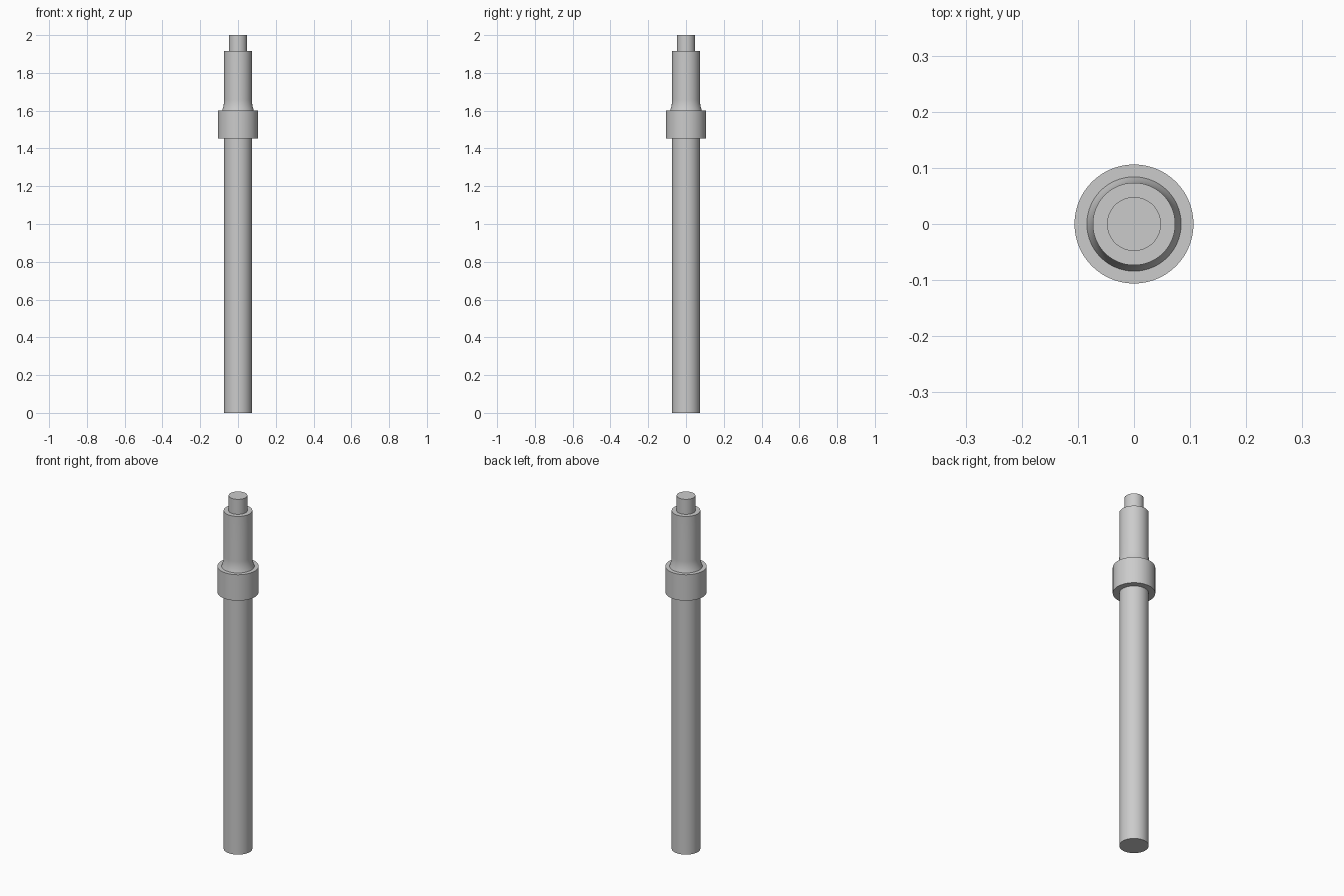
import bpy, bmesh, math

if "Cube" in bpy.data.objects:
    bpy.data.objects.remove(bpy.data.objects["Cube"])

SEGMENTS = 96
R_SHAFT, R_COLLAR, R_TIP, R_FLARE = 0.0735, 0.106, 0.048, 0.084
Z_COLLAR, Z_COLLAR_TOP, Z_SHOULDER, Z_TOP = 1.453, 1.6, 1.915, 2.0
FLARE_HEIGHT = 0.06


def lathe(name, profile):
    """Revolve (radius, z) points around the z axis into a closed solid."""
    bm = bmesh.new()
    rings = []
    for r, z in profile:
        rings.append([bm.verts.new((r * math.cos(a), r * math.sin(a), z))
                      for a in (2 * math.pi * i / SEGMENTS for i in range(SEGMENTS))])
    for low, high in zip(rings, rings[1:]):
        for i in range(SEGMENTS):
            j = (i + 1) % SEGMENTS
            bm.faces.new((low[i], low[j], high[j], high[i]))
    bm.faces.new(rings[0][::-1])
    bm.faces.new(rings[-1])
    bmesh.ops.recalc_face_normals(bm, faces=bm.faces)
    mesh = bpy.data.meshes.new(name)
    bm.to_mesh(mesh)
    bm.free()
    obj = bpy.data.objects.new(name, mesh)
    bpy.context.collection.objects.link(obj)
    bpy.ops.object.select_all(action='DESELECT')
    obj.select_set(True)
    bpy.context.view_layer.objects.active = obj
    bpy.ops.object.shade_smooth_by_angle(angle=math.radians(30))
    return obj


# Long shaft and collar
profile = [(R_SHAFT, 0), (R_SHAFT, Z_COLLAR),
           (R_COLLAR, Z_COLLAR), (R_COLLAR, Z_COLLAR_TOP)]
# Concave flare from the collar into the neck
steps = 8
for i in range(steps + 1):
    t = i / steps
    profile.append((R_SHAFT + (R_FLARE - R_SHAFT) * (1 - t) ** 2,
                    Z_COLLAR_TOP + FLARE_HEIGHT * t))
# Neck shoulder and narrow tip
profile += [(R_SHAFT, Z_SHOULDER), (R_TIP, Z_SHOULDER), (R_TIP, Z_TOP)]

lathe("stepped_shaft", profile)
